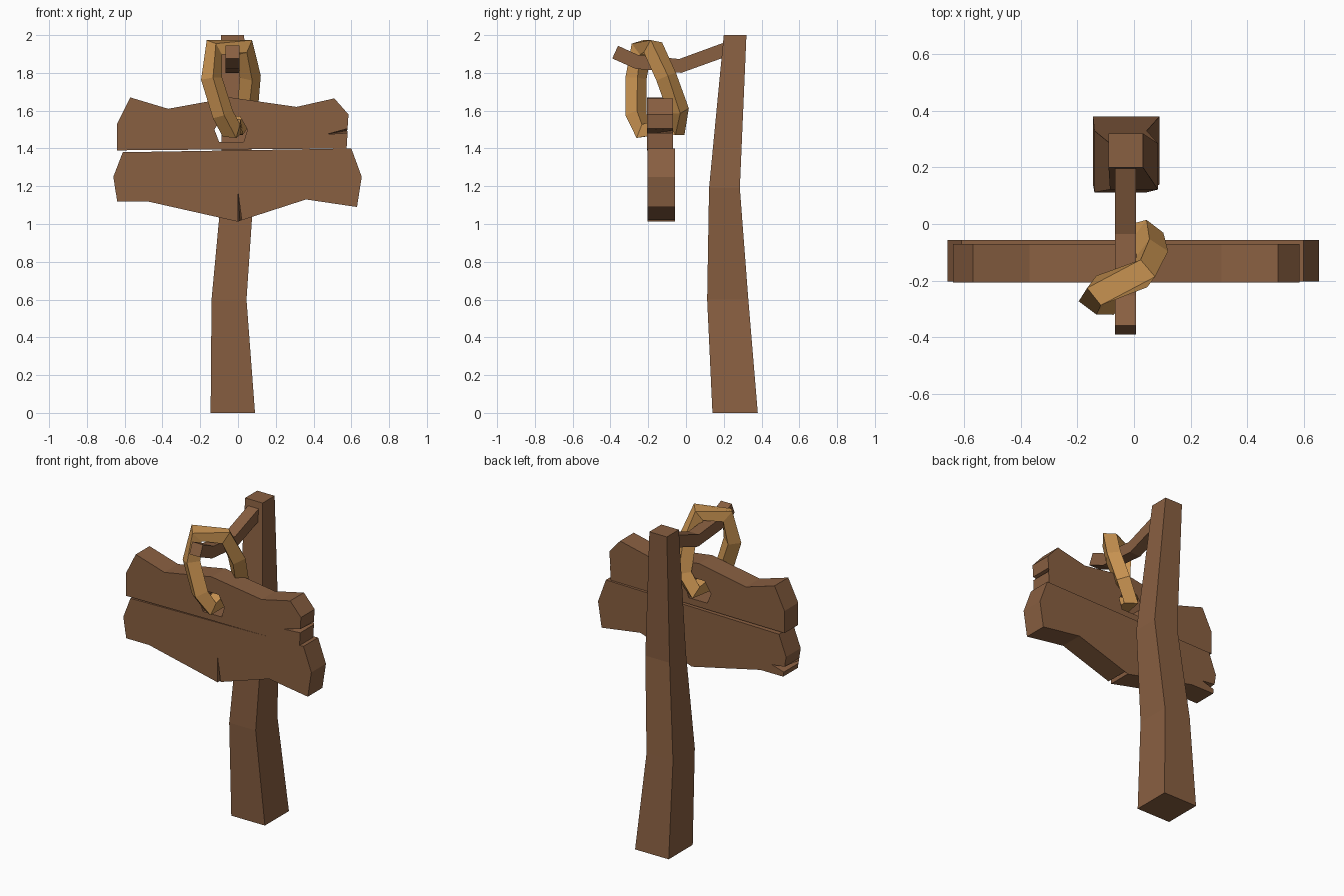
import bpy
import bmesh
from mathutils import Vector

cube = bpy.data.objects.get("Cube")
if cube:
    bpy.data.objects.remove(cube)


def material(name, color):
    m = bpy.data.materials.new(name)
    m.use_nodes = True
    m.diffuse_color = color
    m.node_tree.nodes["Principled BSDF"].inputs["Base Color"].default_value = color
    return m


wood = material("brown wood", (0.25, 0.115, 0.053, 1))
rope = material("tan rope", (0.60, 0.30, 0.085, 1))


def finish(name, bm, mat):
    bmesh.ops.recalc_face_normals(bm, faces=bm.faces)
    mesh = bpy.data.meshes.new(name)
    bm.to_mesh(mesh)
    bm.free()
    mesh.materials.append(mat)
    obj = bpy.data.objects.new(name, mesh)
    bpy.context.collection.objects.link(obj)
    return obj


def loft(name, rings, mat, closed=False):
    """Skin a list of equal rings, capped or joined end to end."""
    bm = bmesh.new()
    loops = [[bm.verts.new(p) for p in ring] for ring in rings]
    pairs = list(zip(loops, loops[1:]))
    if closed:
        pairs.append((loops[-1], loops[0]))
    else:
        bm.faces.new(loops[0])
        bm.faces.new(loops[-1])
    n = len(loops[0])
    for a, b in pairs:
        for i in range(n):
            j = (i + 1) % n
            bm.faces.new((a[i], a[j], b[j], b[i]))
    return finish(name, bm, mat)


def bar_rings(path, side, half, closed=False):
    """Square sections that follow a path."""
    pts = [Vector(p) for p in path]
    rings = []
    for i, p in enumerate(pts):
        before = pts[i - 1] if closed or i else p
        after = pts[(i + 1) % len(pts)] if closed or i < len(pts) - 1 else p
        t = (after - before).normalized()
        up = t.cross(Vector(side)).normalized()
        across = up.cross(t)
        rings.append([p + half * (u * across + v * up)
                      for u, v in ((-1, -1), (1, -1), (1, 1), (-1, 1))])
    return rings


def plank(name, front, back, y_front, y_back, hole=()):
    """Board from matching front and back outlines, with an optional hole."""
    bm = bmesh.new()
    for a, b in ((front, back), (hole, hole)):
        if not a:
            continue
        va = [bm.verts.new((x, y_front, z)) for x, z in a]
        vb = [bm.verts.new((x, y_back, z)) for x, z in b]
        for i in range(len(va)):
            j = (i + 1) % len(va)
            bm.faces.new((va[i], va[j], vb[j], vb[i]))
    for y in (y_front, y_back):
        rim = [e for e in bm.edges if all(abs(v.co.y - y) < 1e-5 for v in e.verts)]
        bmesh.ops.triangle_fill(bm, edges=rim, use_beauty=True, normal=(0, 1, 0))
    return finish(name, bm, wood)


# Crooked square post: height, x range, y range
sections = [(0, -.145, .09, .14, .38), (.6, -.14, .045, .112, .33),
            (1.19, -.085, .085, .122, .285), (2, -.09, .032, .2, .32)]
loft("post", [[(x0, y0, z), (x1, y0, z), (x1, y1, z), (x0, y1, z)]
              for z, x0, x1, y0, y1 in sections], wood)

# Bent arm reaching forward from the post
arm = [(-.03, .24, 1.935), (-.03, -.03, 1.837), (-.03, -.26, 1.858), (-.03, -.375, 1.91)]
loft("arm", bar_rings(arm, (1, 0, 0), .037), wood)

# Upper board, split on the front of its left end
upper = [(-.64, 1.39), (-.64, 1.53), (-.57, 1.67), (-.37, 1.61), (-.04, 1.67),
         (.31, 1.62), (.51, 1.665), (.585, 1.58), (.58, 1.505), (.47, 1.475),
         (.58, 1.482), (.575, 1.4)]
upper_back = [(.578, 1.495) if i == 9 else p for i, p in enumerate(upper)]
rope_hole = [(-.125, 1.5), (-.1, 1.435), (.03, 1.435), (.05, 1.5), (.01, 1.57), (-.08, 1.57)]
plank("upper_board", upper, upper_back, -.207, -.07, rope_hole)

# Lower board, split at the bottom front and at the back of its right end
lower = [(-.64, 1.12), (-.644, 1.15), (-.648, 1.17), (-.65, 1.185), (-.66, 1.25),
         (-.61, 1.38), (.6, 1.4), (.655, 1.25), (.63, 1.09), (.36, 1.13),
         (.02, 1.02), (.0, 1.17), (.0, 1.012), (-.48, 1.12)]
lower_back = list(lower)
lower_back[2] = (-.56, 1.175)
lower_back[11] = (.01, 1.017)
plank("lower_board", lower, lower_back, -.203, -.057)

# Rope loop over the arm and through the hole
loop = [(-.125, -.235, 1.935), (.035, -.175, 1.935), (.065, -.105, 1.78),
        (.05, -.04, 1.6), (-.02, -.05, 1.505), (-.025, -.14, 1.515),
        (-.035, -.23, 1.495), (-.08, -.265, 1.58), (-.14, -.265, 1.77)]
loft("rope_loop", bar_rings(loop, (.8, -.6, 0), .04, True), rope, True)
